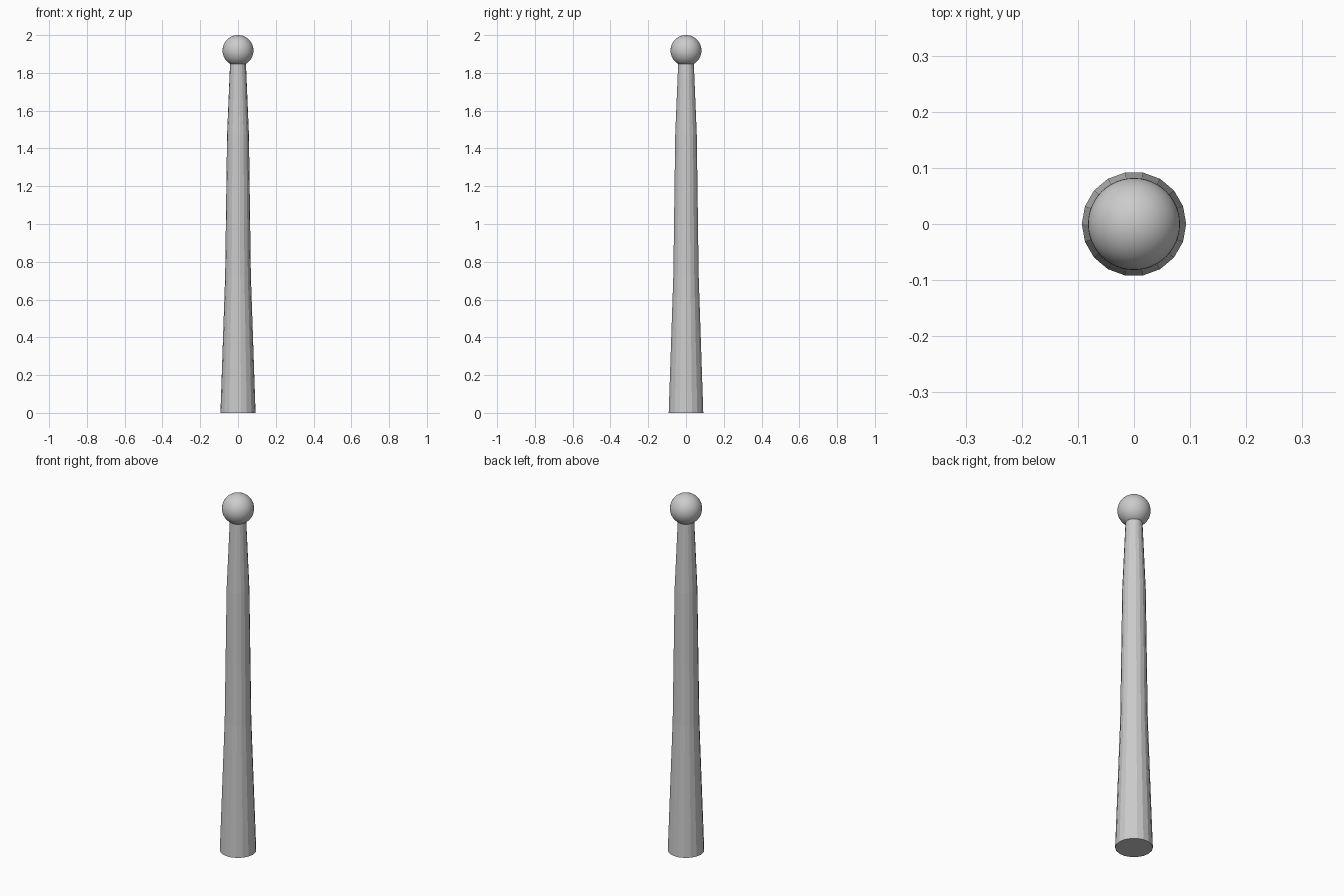
import bpy, bmesh
from math import cos, sin, tau

if "Cube" in bpy.data.objects:
    bpy.data.objects.remove(bpy.data.objects["Cube"])

SIDES = 18

# Tapered post: radius and height at each ring
profile = [(0.093, 0.0), (0.068, 0.73), (0.058, 1.47), (0.042, 1.85)]
bm = bmesh.new()
rings = [[bm.verts.new((r * cos(tau * i / SIDES), r * sin(tau * i / SIDES), z))
          for i in range(SIDES)] for r, z in profile]
for lower, upper in zip(rings, rings[1:]):
    for i in range(SIDES):
        j = (i + 1) % SIDES
        bm.faces.new((lower[i], lower[j], upper[j], upper[i]))
bm.faces.new(rings[0][::-1])
bm.faces.new(rings[-1])
mesh = bpy.data.meshes.new("tapered_post")
bm.to_mesh(mesh)
bm.free()
post = bpy.data.objects.new("tapered_post", mesh)
bpy.context.collection.objects.link(post)

# Smooth ball on top
bpy.ops.mesh.primitive_uv_sphere_add(segments=48, ring_count=24, radius=0.082,
                                     location=(0, 0, 1.918))
ball = bpy.context.object
ball.name = "ball_finial"
bpy.ops.object.shade_smooth()
